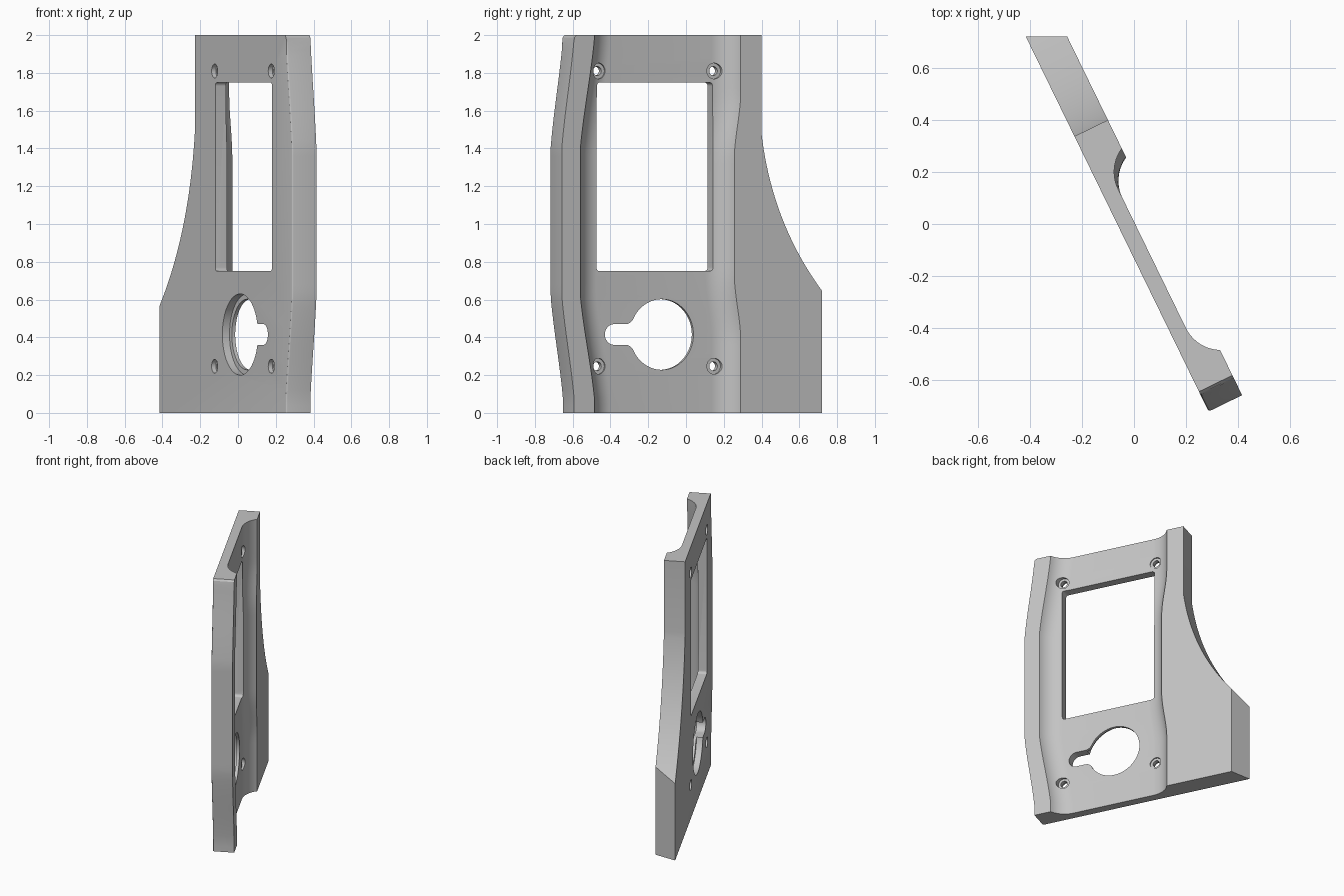
import bpy, bmesh, math
from mathutils import Vector

if "Cube" in bpy.data.objects:
    bpy.data.objects.remove(bpy.data.objects["Cube"], do_unlink=True)

# Panel frame: s runs along the panel, n across its thickness
ANGLE = math.radians(26)
SIN, COS = math.sin(ANGLE), math.cos(ANGLE)
BACK, FRONT, FLOOR = -0.058, 0.085, 0.004
HEIGHT = 2.0

grey = bpy.data.materials.new("mid grey")
grey.use_nodes = True
grey.diffuse_color = (0.55, 0.55, 0.55, 1)
grey.node_tree.nodes["Principled BSDF"].inputs["Base Color"].default_value = grey.diffuse_color


def place(s, n, z):
    return Vector((-SIN * s + COS * n, COS * s + SIN * n, z))


def loft(bm, rings):
    """Skin a list of closed rings and cap both ends."""
    rows = [[bm.verts.new(place(*p)) for p in ring] for ring in rings]
    for a, b in zip(rows, rows[1:]):
        for i in range(len(a)):
            j = (i + 1) % len(a)
            bm.faces.new((a[i], a[j], b[j], b[i]))
    bm.faces.new(rows[0][::-1])
    bm.faces.new(rows[-1])
    bmesh.ops.recalc_face_normals(bm, faces=bm.faces)
    return rows


def finish(bm, name):
    mesh = bpy.data.meshes.new(name)
    bm.to_mesh(mesh)
    bm.free()
    mesh.materials.append(grey)
    obj = bpy.data.objects.new(name, mesh)
    bpy.context.collection.objects.link(obj)
    return obj


def solid(name, rings):
    bm = bmesh.new()
    loft(bm, rings)
    return finish(bm, name)


def prism(name, outline, n0, n1):
    return solid(name, [[(s, n, z) for s, z in outline] for n in (n0, n1)])


def arc(cs, cz, r, start, end, steps):
    angles = [math.radians(start + (end - start) * i / steps) for i in range(steps + 1)]
    return [(cs + r * math.cos(a), cz + r * math.sin(a)) for a in angles]


def disc(s, z, r, steps=48):
    return arc(s, z, r, 0, 360, steps)[:-1]


def bulge(z, low, low_end, high, high_end, softness):
    """0 at both ends of the height, 1 in the middle."""
    t = min((z - low) / (low_end - low), (high_end - z) / (high_end - high))
    t = max(0.0, min(1.0, t))
    return (1 - softness) * t + softness * t * t * (3 - 2 * t)


def rim_bulge(z):
    return bulge(z, 0.07, 0.62, 1.4, 1.99, 0.3)


# Panel body: bowed rim edge on one side, swept tail on the other
levels = [HEIGHT * i / 50 for i in range(51)]
outline = [(-0.70 - 0.073 * rim_bulge(z), z) for z in levels[:-1]]
outline += [(-0.698, 1.988), (-0.688, HEIGHT), (0.403, HEIGHT)]
a, c, b = Vector((0.403, 1.48)), Vector((0.472, 0.95)), Vector((0.835, 0.56))
for i in range(25):
    t = i / 24
    outline.append(tuple(a * (1 - t) ** 2 + c * 2 * t * (1 - t) + b * t * t))
outline.append((0.835, 0))

bm = bmesh.new()
rows = loft(bm, [[(s, n, z) for s, z in outline] for n in (BACK, FRONT)])
rim = set(rows[0][:len(levels) - 1])
rim_edges = [e for e in bm.edges if e.verts[0] in rim and e.verts[1] in rim]
bmesh.ops.bevel(bm, geom=rim_edges, offset=0.01, segments=3, affect='EDGES', profile=0.5)
cut = bmesh.ops.bisect_plane(bm, geom=bm.verts[:] + bm.edges[:] + bm.faces[:],
                             plane_co=(0, 0.72, 0), plane_no=(0, 1, 0), clear_outer=True)
edges = [e for e in cut["geom_cut"] if isinstance(e, bmesh.types.BMEdge)]
bmesh.ops.holes_fill(bm, edges=edges)
bmesh.ops.recalc_face_normals(bm, faces=bm.faces)
panel = finish(bm, "panel")

# Full-height recess with coved sides
cove_angle, cove_radius = 62.7, 0.15
cove = [(cove_radius * math.sin(t), cove_radius * (1 - math.cos(t)))
        for t in (math.radians(cove_angle * i / 10) for i in range(11))]
width = cove[-1][0]
rings = []
for z in [-0.02] + levels + [HEIGHT + 0.02]:
    left = -0.58 - 0.084 * rim_bulge(z)
    right = 0.281 - 0.038 * bulge(z, 0.38, 0.74, 1.34, 1.7, 1)
    ring = [(left, 0.12, z)]
    ring += [(left + width - s, FLOOR + n, z) for s, n in reversed(cove)]
    ring += [(right - width + s, FLOOR + n, z) for s, n in cove]
    ring.append((right, 0.12, z))
    rings.append(ring)
cutters = [solid("recess_cutter", rings)]

# Window with small rounded corners
r = 0.02
window = []
for s, z, start in ((0.155 - r, 1.75 - r, 0), (-0.53 + r, 1.75 - r, 90),
                    (-0.53 + r, 0.75 + r, 180), (0.155 - r, 0.75 + r, 270)):
    window += arc(s, z, r, start, start + 90, 5)
cutters.append(prism("window_cutter", window, -0.2, 0.2))

# Keyhole opening: round bore, flared slot, counterbore on the flat side
hs, hz, bore, slot, flare = -0.145, 0.415, 0.187, 0.055, 0.05
reach = math.sqrt((bore + flare) ** 2 - (slot + flare) ** 2)
meet = math.degrees(math.atan2(slot + flare, reach))
upper = arc(-reach, slot + flare, flare, -meet, -90, 6)
end = arc(-0.28, 0, slot, 90, 270, 16)
main = arc(0, 0, bore, -180 + meet, 180 - meet, 56)[:-1]
keyhole = main + upper + end + [(s, -z) for s, z in reversed(upper)][:-1]
cutters.append(prism("keyhole_cutter", [(hs + s, hz + z) for s, z in keyhole], -0.2, 0.2))
cutters.append(prism("counterbore_cutter", disc(hs, hz, 0.215, 64), -0.2, BACK + 0.042))

# Screw holes with a seat on each side
for s in (-0.521, 0.163):
    for z in (0.247, 1.81):
        cutters.append(prism("screw_cutter", disc(s, z, 0.024, 24), -0.2, 0.2))
        cutters.append(prism("seat_cutter", disc(s, z, 0.037, 24), -0.2, BACK + 0.025))
        cutters.append(prism("spotface_cutter", disc(s, z, 0.042, 24), FLOOR - 0.008, 0.2))

# Cut everything out of the panel
bpy.ops.object.select_all(action='DESELECT')
panel.select_set(True)
bpy.context.view_layer.objects.active = panel
for cutter in cutters:
    cutter.hide_render = True
    mod = panel.modifiers.new("cut", 'BOOLEAN')
    mod.operation = 'DIFFERENCE'
    mod.solver = 'EXACT'
    mod.object = cutter
    bpy.ops.object.modifier_apply(modifier=mod.name)
    bpy.data.objects.remove(cutter, do_unlink=True)
bpy.ops.object.shade_smooth_by_angle(angle=math.radians(25))
